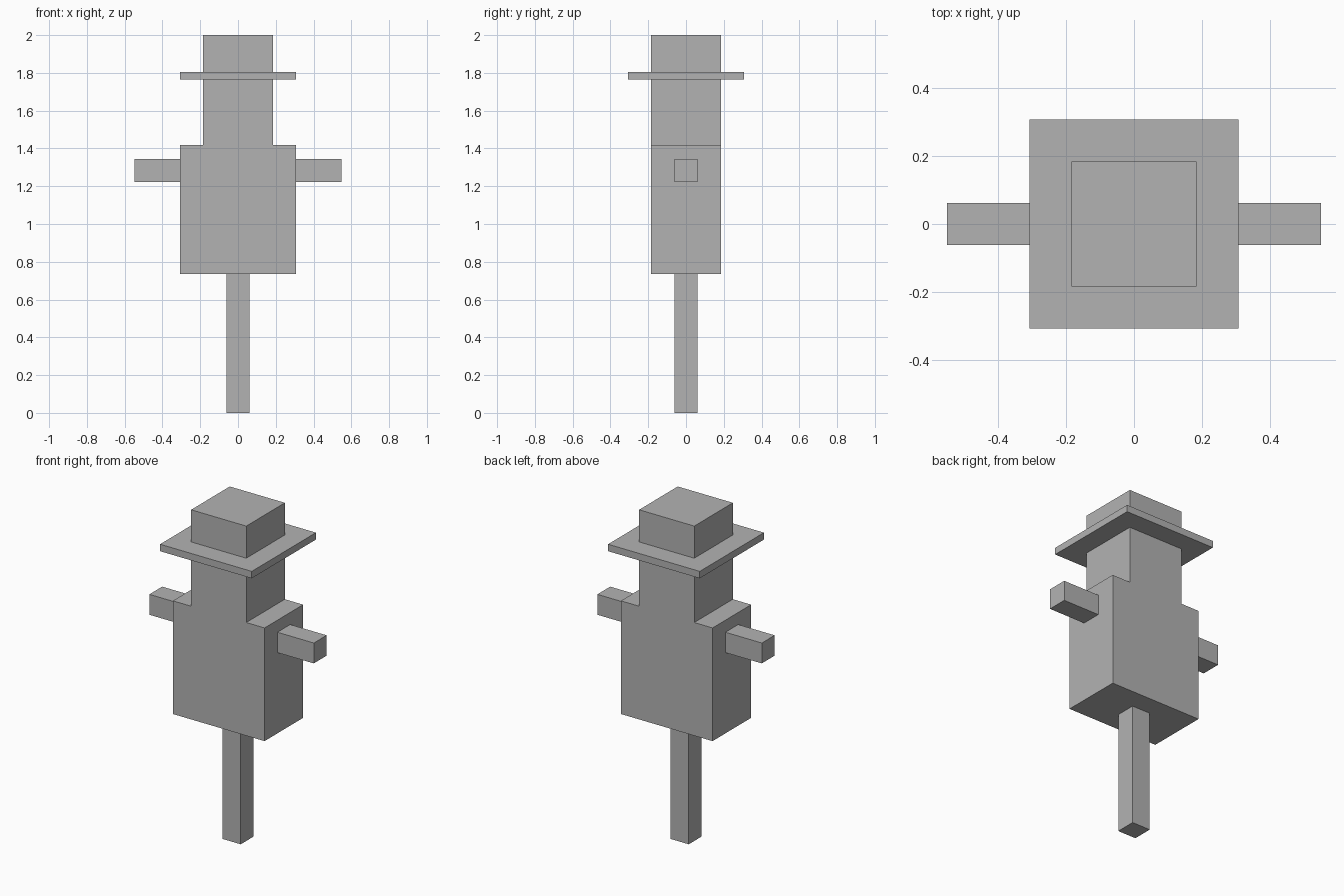
import bpy
import bmesh

if "Cube" in bpy.data.objects:
    bpy.data.objects.remove(bpy.data.objects["Cube"])

grey = bpy.data.materials.new("plain grey")
grey.diffuse_color = (0.45, 0.45, 0.45, 1)
grey.use_nodes = True
grey.node_tree.nodes["Principled BSDF"].inputs["Base Color"].default_value = grey.diffuse_color


def finish(name, bm):
    bmesh.ops.recalc_face_normals(bm, faces=bm.faces)
    mesh = bpy.data.meshes.new(name)
    bm.to_mesh(mesh)
    bm.free()
    mesh.materials.append(grey)
    bpy.context.collection.objects.link(bpy.data.objects.new(name, mesh))


def box(name, x0, x1, half_y, z0, z1):
    bm = bmesh.new()
    bmesh.ops.create_cube(bm, size=1)
    for v in bm.verts:
        v.co = (x1 if v.co.x > 0 else x0,
                half_y if v.co.y > 0 else -half_y,
                z1 if v.co.z > 0 else z0)
    finish(name, bm)


# Torso and head: one stepped outline pulled front to back
half = [(0.306, 0.735), (0.306, 1.418), (0.184, 1.418), (0.184, 1.764)]
outline = half + [(-x, z) for x, z in reversed(half)]
bm = bmesh.new()
face = bm.faces.new([bm.verts.new((x, -0.184, z)) for x, z in outline])
pulled = bmesh.ops.extrude_face_region(bm, geom=[face], use_keep_orig=True)
for item in pulled["geom"]:
    if isinstance(item, bmesh.types.BMVert):
        item.co.y = 0.184
finish("torso_and_head", bm)

# Supporting post
box("post", -0.061, 0.061, 0.061, 0, 0.735)

# Arms
box("left_arm", -0.549, -0.306, 0.061, 1.222, 1.345)
box("right_arm", 0.306, 0.549, 0.061, 1.222, 1.345)

# Hat
box("hat_brim", -0.306, 0.306, 0.306, 1.764, 1.806)
box("hat_crown", -0.184, 0.184, 0.184, 1.806, 2.0)
